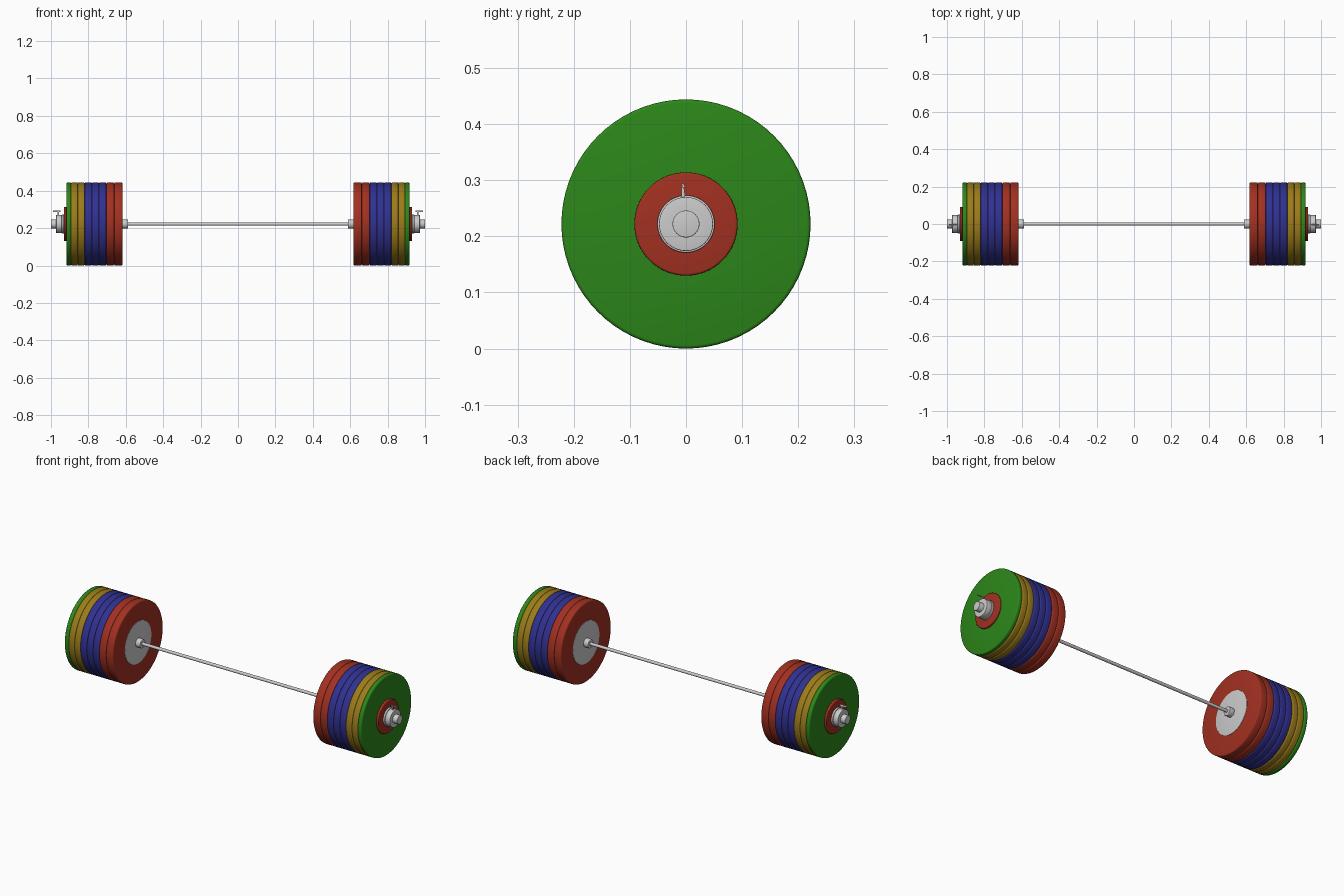
import bpy, bmesh, math

if "Cube" in bpy.data.objects:
    bpy.data.objects.remove(bpy.data.objects["Cube"])

CZ, R = 0.222, 0.222


def material(name, rgb):
    m = bpy.data.materials.new(name)
    m.diffuse_color = (*rgb, 1)
    m.use_nodes = True
    m.node_tree.nodes["Principled BSDF"].inputs["Base Color"].default_value = m.diffuse_color
    return m


RED = material("red", (0.36, 0.03, 0.015))
BLUE = material("blue", (0.03, 0.03, 0.28))
YELLOW = material("yellow", (0.33, 0.2, 0.01))
GREEN = material("green", (0.025, 0.24, 0.01))


def lathe(name, profile, mat=None, side=1, segs=72):
    """Revolve (x, radius) points around the bar axis."""
    bm = bmesh.new()
    rings = []
    for x, r in profile:
        if r == 0:
            rings.append([bm.verts.new((side * x, 0, CZ))] * segs)
        else:
            rings.append([bm.verts.new((side * x, r * math.cos(2 * math.pi * i / segs),
                                        CZ + r * math.sin(2 * math.pi * i / segs)))
                          for i in range(segs)])
    for a, b in zip(rings, rings[1:]):
        for i in range(segs):
            j = (i + 1) % segs
            bm.faces.new(list(dict.fromkeys((a[i], a[j], b[j], b[i]))))
    bmesh.ops.recalc_face_normals(bm, faces=bm.faces)
    return finish(name, bm, mat)


def finish(name, bm, mat=None):
    me = bpy.data.meshes.new(name)
    bm.to_mesh(me)
    bm.free()
    ob = bpy.data.objects.new(name, me)
    bpy.context.collection.objects.link(ob)
    if mat:
        me.materials.append(mat)
    bpy.ops.object.select_all(action='DESELECT')
    ob.select_set(True)
    bpy.context.view_layer.objects.active = ob
    bpy.ops.object.shade_smooth_by_angle(angle=math.radians(35))
    return ob


def disc(x0, x1, r, b, hole=0.0):
    """Profile of a disc with rounded rims; a hole closes the profile."""
    p = [(x0, hole)]
    p += [(x0 + b - b * math.cos(t), r - b + b * math.sin(t))
          for t in (math.pi / 6 * k for k in range(4))]
    p += [(x1 - b + b * math.sin(t), r - b + b * math.cos(t))
          for t in (math.pi / 6 * k for k in range(4))]
    p.append((x1, hole))
    return p + [p[0]] if hole else p


def rod(name, x0, x1, z0, z1, w):
    bm = bmesh.new()
    bmesh.ops.create_cube(bm, size=1)
    for v in bm.verts:
        top = v.co.z > 0
        v.co.x = x1 if v.co.x > 0 else x0
        v.co.y = math.copysign(w * (0.6 if top else 1), v.co.y) - (0.006 if top else 0.004)
        v.co.z = z1 if top else z0
    if x0 < 0:
        bmesh.ops.recalc_face_normals(bm, faces=bm.faces)
    return finish(name, bm)


# Thin shaft between the sleeves
lathe("bar_shaft", [(-0.6, 0), (-0.6, 0.0085), (0.6, 0.0085), (0.6, 0)], segs=32)

# Plates from the inside out: colour, inner x, outer x
PLATES = [(RED, 0.618, 0.662), (RED, 0.662, 0.704), (BLUE, 0.704, 0.743),
          (BLUE, 0.743, 0.781), (BLUE, 0.781, 0.820), (YELLOW, 0.820, 0.857),
          (YELLOW, 0.857, 0.893), (GREEN, 0.893, 0.917)]

for side, tag in ((1, "right"), (-1, "left")):
    # Sleeve and its inner shoulder
    lathe("sleeve_" + tag, disc(0.61, 1.0, 0.024, 0.002), side=side, segs=48)
    lathe("shoulder_" + tag, disc(0.588, 0.6175, 0.0245, 0.003), side=side, segs=48)
    # Large plates, with a metal hub on the innermost face
    for n, (mat, x0, x1) in enumerate(PLATES):
        lathe(f"plate_{n + 1}_{tag}", disc(x0, x1, R, 0.006, 0.023), mat, side)
    lathe("plate_hub_" + tag, disc(0.6165, 0.63, 0.117, 0.001, 0.023), side=side)
    # Small change plate
    lathe("small_plate_" + tag, disc(0.917, 0.931, 0.092, 0.004, 0.023), RED, side)
    # Locking collar: flange and body
    lathe("collar_flange_" + tag, disc(0.931, 0.942, 0.051, 0.002, 0.023), side=side)
    lathe("collar_body_" + tag, disc(0.942, 0.972, 0.048, 0.002, 0.023), side=side)
    # Collar lever: stem and handle
    for part, a, b, z0, z1, w in (("lever_stem", 0.956, 0.964, 0.26, 0.288, 0.004),
                                  ("lever_handle", 0.948, 0.988, 0.287, 0.294, 0.003)):
        x0, x1 = sorted((side * a, side * b))
        rod(f"{part}_{tag}", x0, x1, z0, z1, w)
